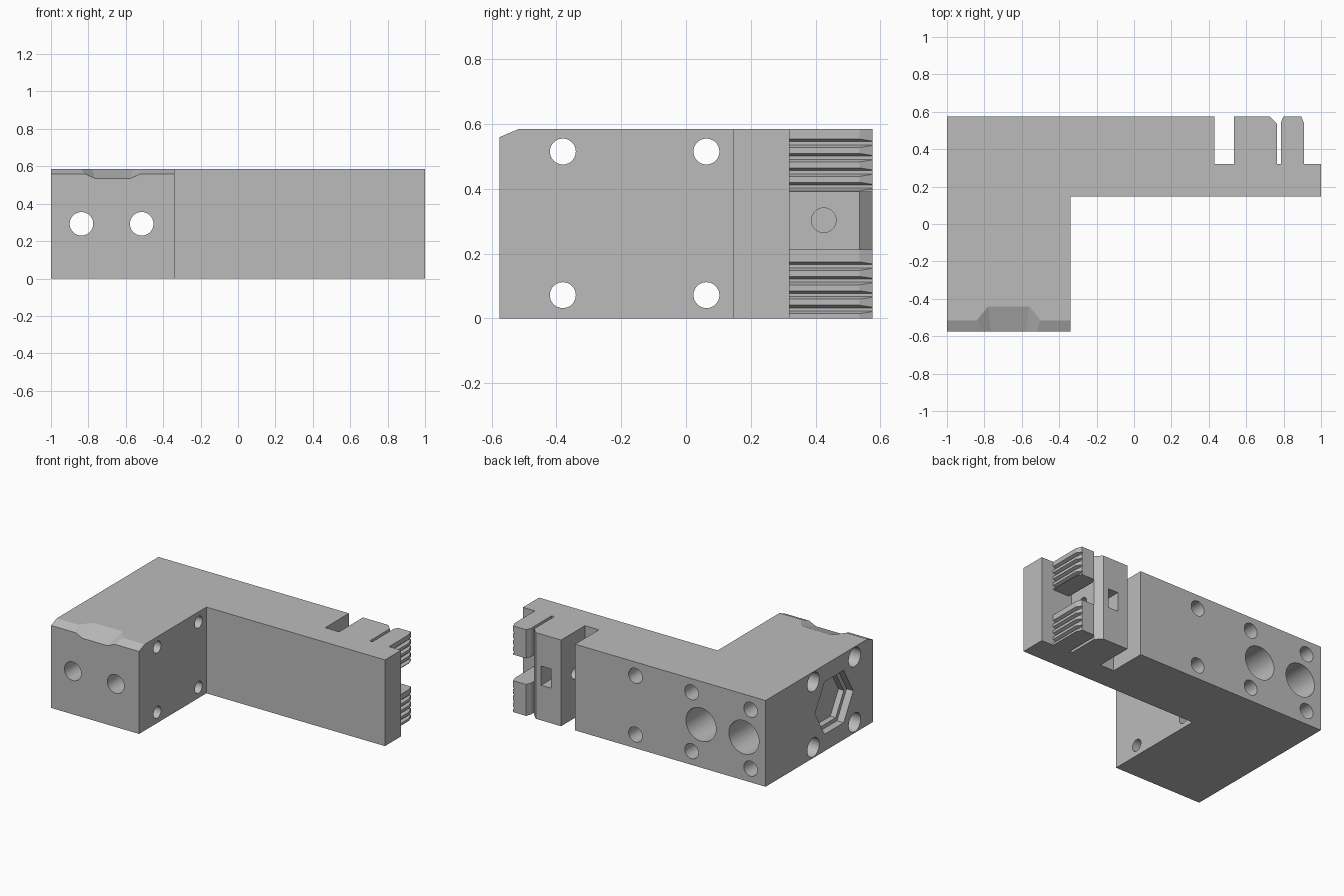
import bpy, bmesh, math
from mathutils import Vector, Matrix

default = bpy.data.objects.get("Cube")
if default:
    bpy.data.objects.remove(default, do_unlink=True)

grey = bpy.data.materials.new("machined grey")
grey.use_nodes = True
grey.diffuse_color = (0.5, 0.5, 0.5, 1)
grey.node_tree.nodes["Principled BSDF"].inputs["Base Color"].default_value = (0.5, 0.5, 0.5, 1)

W, H, BACK, FLOOR = 1.0, 0.585, 0.575, 0.32
MID = H / 2


def make_object(name, bm):
    bmesh.ops.recalc_face_normals(bm, faces=bm.faces)
    mesh = bpy.data.meshes.new(name)
    bm.to_mesh(mesh)
    bm.free()
    mesh.materials.append(grey)
    obj = bpy.data.objects.new(name, mesh)
    bpy.context.collection.objects.link(obj)
    return obj


def extrude(name, points, vector):
    bm = bmesh.new()
    face = bm.faces.new([bm.verts.new(p) for p in points])
    out = bmesh.ops.extrude_face_region(bm, geom=[face])
    moved = [v for v in out["geom"] if isinstance(v, bmesh.types.BMVert)]
    bmesh.ops.translate(bm, verts=moved, vec=vector)
    return make_object(name, bm)


def hull(points):
    bm = bmesh.new()
    for p in points:
        bm.verts.new(p)
    bmesh.ops.convex_hull(bm, input=bm.verts)
    return make_object("cutter", bm)


def bore(start, end, radius, sides=40):
    """Round or polygonal cutter running between two points."""
    a, b = Vector(start), Vector(end)
    turn = (b - a).to_track_quat("Z", "Y").to_matrix().to_4x4()
    bm = bmesh.new()
    bmesh.ops.create_cone(bm, cap_ends=True, segments=sides, radius1=radius,
                          radius2=radius, depth=(b - a).length,
                          matrix=Matrix.Translation((a + b) / 2) @ turn)
    return make_object("cutter", bm)


def cut(obj, cutters):
    for c in cutters:
        c.hide_render = True
        mod = obj.modifiers.new("cut", "BOOLEAN")
        mod.operation, mod.solver, mod.object = "DIFFERENCE", "EXACT", c
    bpy.context.view_layer.update()
    graph = bpy.context.evaluated_depsgraph_get()
    result = bpy.data.meshes.new_from_object(obj.evaluated_get(graph))
    obj.modifiers.clear()
    obj.data = result
    for c in cutters:
        bpy.data.objects.remove(c, do_unlink=True)


# L-shaped body with the clamp slots in its outline
outline = [(-W, -BACK), (-0.34, -BACK), (-0.34, 0.147), (W, 0.147), (W, FLOOR),
           (0.765, FLOOR), (0.765, 0.535), (0.725, BACK), (0.535, BACK),
           (0.535, FLOOR), (0.43, FLOOR), (0.43, BACK), (-W, BACK)]
body = extrude("l_shaped_body", [(x, y, 0) for x, y in outline], (0, 0, H))

cutters = []
# Long through holes with counterbores at the back
for x in (-0.837, -0.515):
    cutters.append(bore((x, -0.7, MID), (x, 0.7, MID), 0.063))
    cutters.append(bore((x, 0.15, MID), (x, 0.7, MID), 0.113))
# Blind holes in the back
for x in (-0.887, -0.444, -0.023):
    for z in (0.093, 0.492):
        cutters.append(bore((x, 0.33, z), (x, 0.7, z), 0.051))
# Cross holes through the foot, counterbored on the outer side
for y in (-0.38, 0.063):
    for z in (0.072, 0.515):
        cutters.append(bore((-1.2, y, z), (-0.2, y, z), 0.04))
        cutters.append(bore((-1.2, y, z), (-0.86, y, z), 0.064))
# Stepped hexagonal pocket
for depth, radius in ((0.05, 0.205), (0.09, 0.175)):
    pocket = bore((-1.2, 0, 0), (-W + depth, 0, 0), radius, 6)
    # Turn the hexagon so that two corners point along y
    tip = max(pocket.data.vertices, key=lambda v: v.co.y).co
    if abs(tip.z) > 0.01:
        pocket.data.transform(Matrix.Rotation(math.pi / 6, 4, "X"))
    pocket.data.transform(Matrix.Translation((0, -0.16, MID)))
    cutters.append(pocket)
# Clamp screw hole and nut slot
cutters.append(bore((0.5, 0.425, 0.303), (0.8, 0.425, 0.303), 0.038))
cutters.append(hull([(x, y, z) for x in (0.61, 0.685) for y in (0.36, 0.7)
                     for z in (0.238, 0.368)]))
# Bevelled front top edge and the scooped finger notch in it
cutters.append(hull([(x, y, z) for x in (-1.1, -0.3) for y, z in
                     ((-0.6, 0.549), (-0.515, H), (-0.515, 0.7), (-0.6, 0.7))]))
cutters.append(hull([(-0.67 + s * w, y, z) for s in (-1, 1) for w, y, z in
                     ((0.09, -0.6, 0.526), (0.17, -0.6, 0.565), (0.11, -0.44, H),
                      (0.17, -0.515, H), (0.17, -0.6, 0.7), (0.11, -0.44, 0.7))]))
cut(body, cutters)


# Toothed clamp jaws: grooved profile run along y
def jaw(name, bottom, top, first_groove):
    x0, x1 = 0.785, 0.91
    profile = [(x0, top), (x0, bottom), (x1, bottom)]
    for k in range(4):
        z = first_groove + k * 0.0445
        profile += [(x1, z - 0.013), (x1 - 0.02, z - 0.005),
                    (x1 - 0.02, z + 0.005), (x1, z + 0.013)]
    profile.append((x1, top))
    obj = extrude(name, [(x, FLOOR - 0.01, z) for x, z in profile],
                  (0, BACK - FLOOR + 0.01, 0))
    # Chamfer both outer corners
    bevels = [[(x0 - 0.01, 0.52), (x0 + 0.025, 0.6), (x0 - 0.01, 0.6)],
              [(x1 + 0.01, 0.51), (x1 - 0.025, 0.6), (x1 + 0.01, 0.6)]]
    cut(obj, [hull([(x, y, z) for x, y in b for z in (-0.1, 0.7)]) for b in bevels])
    return obj


jaws = [jaw("lower_toothed_jaw", 0, 0.213, 0.028),
        jaw("upper_toothed_jaw", 0.39, H, 0.407)]

# Smooth bores, crisp edges
for obj in [body] + jaws:
    bpy.ops.object.select_all(action="DESELECT")
    obj.select_set(True)
    bpy.context.view_layer.objects.active = obj
    bpy.ops.object.shade_smooth_by_angle(angle=math.radians(15))
